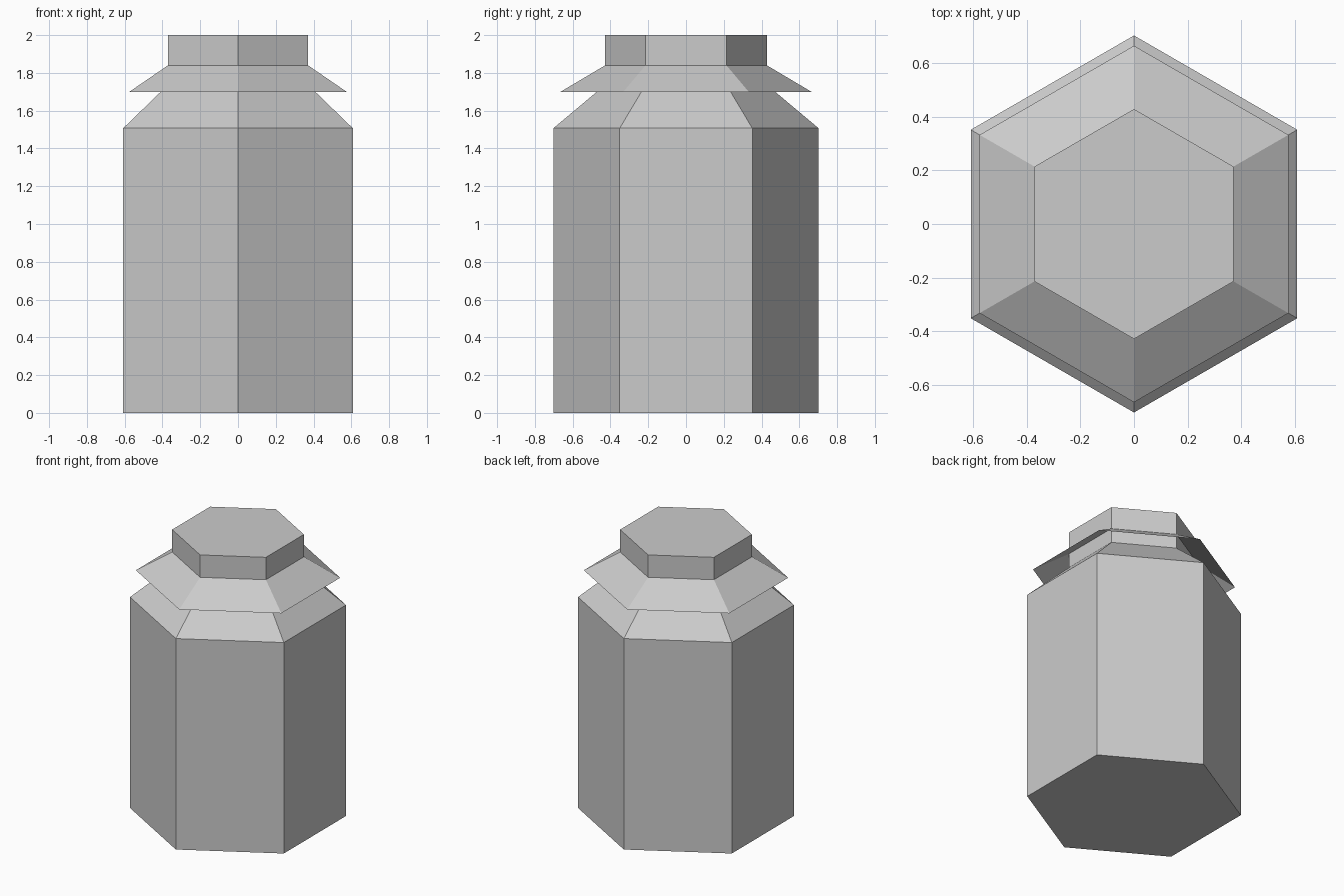
import bpy
import bmesh
import math

SIDES = 6

cube = bpy.data.objects.get("Cube")
if cube:
    bpy.data.objects.remove(cube, do_unlink=True)

grey = bpy.data.materials.new("plain grey")
grey.use_nodes = True
colour = (0.6, 0.6, 0.6, 1)
grey.diffuse_color = colour
grey.node_tree.nodes["Principled BSDF"].inputs["Base Color"].default_value = colour


def hex_shell(name, profile, capped=True):
    """Stack hexagonal rings of (radius, height), a corner facing the front."""
    bm = bmesh.new()
    rings = []
    for radius, z in profile:
        ring = []
        for i in range(SIDES):
            a = math.tau * i / SIDES - math.pi / 2
            ring.append(bm.verts.new((radius * math.cos(a), radius * math.sin(a), z)))
        rings.append(ring)
    for low, high in zip(rings, rings[1:]):
        for i in range(SIDES):
            j = (i + 1) % SIDES
            bm.faces.new((low[i], low[j], high[j], high[i]))
    if capped:
        bm.faces.new(rings[0][::-1])
        bm.faces.new(rings[-1])
    mesh = bpy.data.meshes.new(name)
    bm.to_mesh(mesh)
    bm.free()
    mesh.materials.append(grey)
    obj = bpy.data.objects.new(name, mesh)
    bpy.context.collection.objects.link(obj)
    return obj


# Jar body, sloped shoulder, neck and flat top
hex_shell("jar_body", [(0.702, 0), (0.702, 1.507), (0.428, 1.737), (0.428, 2.0)])

# Thin flared collar around the neck, open underneath
hex_shell("flared_collar", [(0.664, 1.70), (0.428, 1.84)], capped=False)
